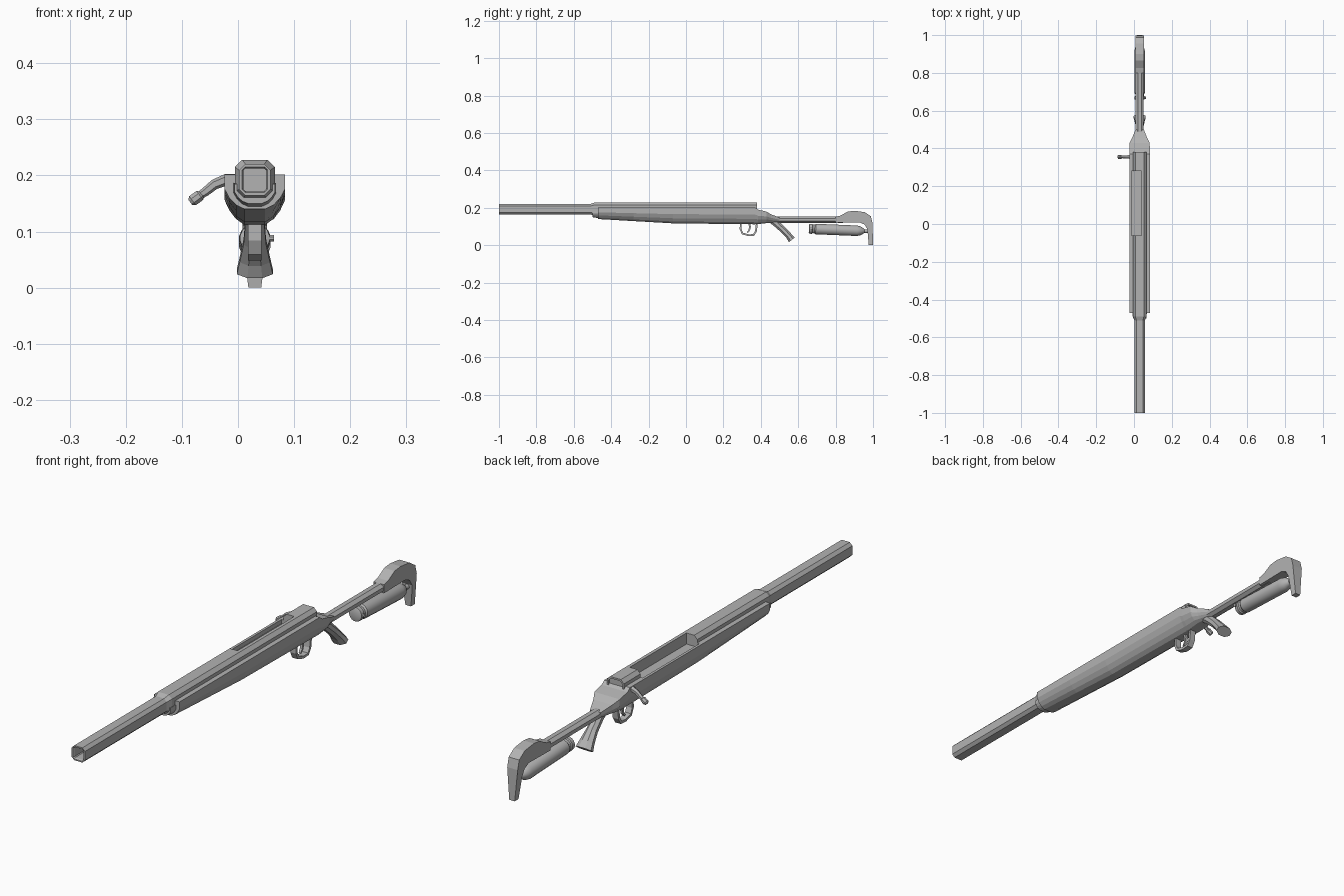
import bpy, bmesh, math
from mathutils import Vector

if "Cube" in bpy.data.objects:
    bpy.data.objects.remove(bpy.data.objects["Cube"])

CX = 0.03  # centre plane of the long body
grey = bpy.data.materials.new("plain grey")
grey.diffuse_color = (0.45, 0.45, 0.45, 1)
grey.use_nodes = True
grey.node_tree.nodes["Principled BSDF"].inputs["Base Color"].default_value = grey.diffuse_color


def make(name, bm, smooth=False):
    bmesh.ops.recalc_face_normals(bm, faces=bm.faces)
    me = bpy.data.meshes.new(name)
    bm.to_mesh(me)
    bm.free()
    ob = bpy.data.objects.new(name, me)
    bpy.context.collection.objects.link(ob)
    me.materials.append(grey)
    if smooth:
        bpy.ops.object.select_all(action='DESELECT')
        ob.select_set(True)
        bpy.context.view_layer.objects.active = ob
        bpy.ops.object.shade_smooth_by_angle(angle=math.radians(35))
    return ob


def loft(name, rings, smooth=False):
    """Skin matching rings of points and cap both ends."""
    bm = bmesh.new()
    vs = [[bm.verts.new(p) for p in r] for r in rings]
    n = len(vs[0])
    for a, b in zip(vs, vs[1:]):
        for i in range(n):
            bm.faces.new((a[i], a[(i + 1) % n], b[(i + 1) % n], b[i]))
    bm.faces.new(vs[0])
    bm.faces.new(vs[-1])
    return make(name, bm, smooth)


def sweep(name, pts, sizes, axis=(1, 0, 0), n=4, smooth=False):
    """n-gon section along a planar path; sizes = (half along axis, half across)."""
    pts, ax = [Vector(p) for p in pts], Vector(axis)
    rings = []
    for i, p in enumerate(pts):
        t = (pts[min(i + 1, len(pts) - 1)] - pts[max(i - 1, 0)]).normalized()
        nor = t.cross(ax)
        k = 1 / math.cos(math.pi / n)
        a, b = sizes[min(i, len(sizes) - 1)]
        rings.append([p + ax * a * k * math.cos((j + .5) * math.tau / n)
                      + nor * b * k * math.sin((j + .5) * math.tau / n) for j in range(n)])
    return loft(name, rings, smooth)


def side(pts):
    return [(CX, y, z) for y, z in pts]


def square(y, h, c, z=0.1925):
    """Square section with cut corners."""
    q = [(h, h - c), (h - c, h), (c - h, h), (-h, h - c),
         (-h, c - h), (c - h, -h), (h - c, -h), (h, c - h)]
    return [(CX + x, y, z + v) for x, v in q]


def box(name, x, y, z):
    return loft(name, [[(a, b, c) for a, c in ((x[0], z[0]), (x[1], z[0]), (x[1], z[1]), (x[0], z[1]))]
                       for b in y])


# Hollow square barrel stepping up to the receiver tube
receiver = loft("barrel_and_receiver", [
    square(-.6, .02, .003), square(-.995, .02, .003), square(-1, .023, .006),
    square(-1, .028, .011), square(-.51, .028, .011), square(-.49, .0355, .013),
    square(.38, .0355, .013), square(.38, .029, .01), square(.374, .029, .01)])


# Deep-bellied stock
def hull(y, w, top, bot):
    d = top - bot
    half = [(w, top), (w, top - .42 * d), (w * .84, top - .68 * d),
            (w * .62, top - .88 * d), (w * .34, bot)]
    return [(CX + x, y, z) for x, z in half] + [(CX - x, y, z) for x, z in reversed(half)]


stock = loft("stock", [
    hull(-.5, .036, .185, .15), hull(-.47, .038, .187, .145), hull(-.47, .054, .202, .14),
    hull(-.28, .054, .202, .129), hull(-.07, .054, .202, .117), hull(.37, .054, .202, .112),
    hull(.385, .054, .19, .113), hull(.43, .053, .18, .118), hull(.455, .04, .165, .12),
    hull(.5, .022, .148, .121)])

# Loading port cut into the upper left
cutter = box("port_cutter", (-.014, .04), (-.06, .28), (.186, .3))
cutter.hide_render = True
cutter.hide_viewport = True
for ob in (receiver, stock):
    m = ob.modifiers.new("port", 'BOOLEAN')
    m.object, m.operation, m.solver = cutter, 'DIFFERENCE', 'EXACT'

# Side handle with knob
sweep("bolt_handle", [(.0, .355, .192), (-.022, .355, .192), (-.042, .355, .184),
                      (-.058, .355, .171), (-.07, .355, .163)],
      [(.01, .009), (.01, .009), (.008, .008), (.007, .007), (.006, .006)], (0, 1, 0), 6)
sweep("bolt_knob", [(-.065, .355, .167), (-.068, .355, .1645), (-.081, .355, .155), (-.085, .355, .152)],
      [(.006, .006), (.01, .01), (.01, .01), (.006, .006)], (0, 1, 0), 8)

# Grip flaring towards its foot
sweep("grip", side([(.405, .168), (.44, .148), (.48, .118), (.52, .082), (.55, .05), (.566, .029)]),
      [(.018, .015), (.018, .018), (.017, .018), (.02, .017), (.027, .017), (.032, .02)], n=8)

# Trigger guard loop and trigger
sweep("trigger_guard", side([(.293, .125), (.292, .085), (.302, .063), (.335, .053),
                             (.362, .055), (.374, .075), (.38, .125)]), [(.012, .005)])
sweep("trigger", side([(.337, .125), (.342, .098), (.338, .08), (.328, .068)]),
      [(.006, .006), (.005, .005), (.005, .004), (.004, .003)])

# Butt bar, cheek rise and hooked butt plate as one profile
sweep("butt_bar", side([(.4, .136), (.84, .136)]), [(.021, .017)], n=8)
profile = [(.8, .12), (.8, .153), (.825, .158), (.865, .18), (.9, .184), (.955, .177), (.988, .155),
           (.997, .12), (1, .0), (.977, .0), (.97, .085), (.955, .11), (.93, .122)]
bm = bmesh.new()
face = bm.faces.new([bm.verts.new((CX - .022, y, z)) for y, z in profile])
ext = bmesh.ops.extrude_face_region(bm, geom=[face])
bmesh.ops.translate(bm, vec=(.044, 0, 0), verts=[g for g in ext["geom"] if isinstance(g, bmesh.types.BMVert)])
for v in bm.verts:  # narrow the foot
    if v.co.z < .05:
        v.co.x = CX + (v.co.x - CX) * .52
make("butt", bm)

# Gas bottle slung below the bar
steps = [(.657, .019), (.66, .026), (.675, .027), (.678, .023), (.688, .023), (.694, .028),
         (.915, .028), (.935, .023), (.95, .013), (.955, .009), (.985, .009)]
sweep("bottle", side([(y, .088 - (y - .66) * .042) for y, _ in steps]),
      [(r, r) for _, r in steps], n=16, smooth=True)
sweep("bottle_valve", [(.05, .668, .088), (.064, .668, .088)], [(.006, .006)], (0, 1, 0), 8)
